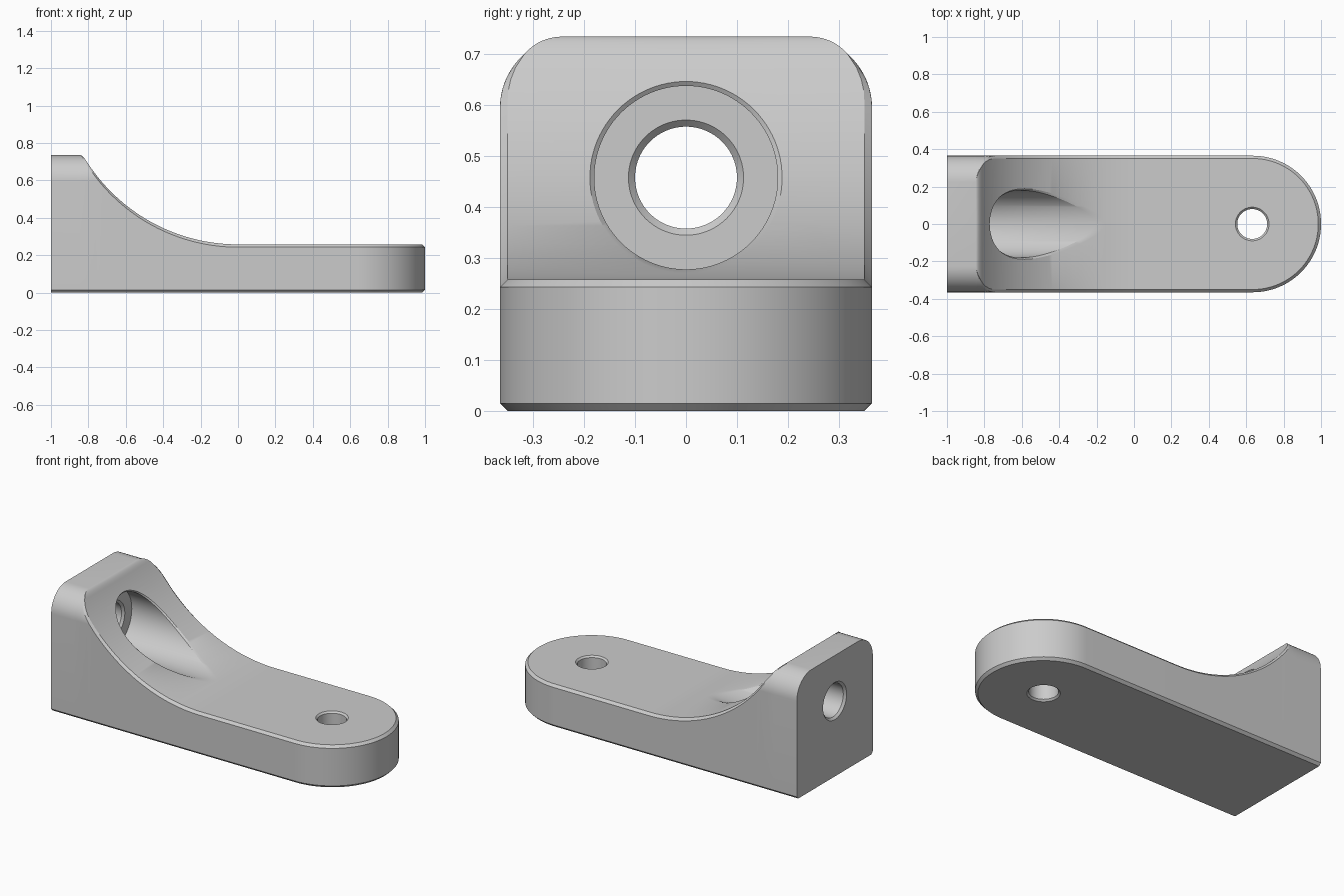
import bpy, bmesh
from math import sin, cos, asin, sqrt, pi, radians

if "Cube" in bpy.data.objects:
    bpy.data.objects.remove(bpy.data.objects["Cube"])

R = 0.365          # half width and radius of the rounded end
END_X = 1 - R      # centre of the rounded end
BASE, TALL = 0.258, 0.735
CORNER = 0.14      # rounded shoulders of the upright
CHAMFER = 0.015
SWEEP = 0.96       # radius of the concave slope
BORE_Z, FLOOR_X = 0.458, -0.84


def mesh_object(name, loops, wrap):
    """Skin a list of point loops, close both ends, merge equal points."""
    bm, known = bmesh.new(), {}

    def vert(p):
        key = tuple(round(c, 5) for c in p)
        if key not in known:
            known[key] = bm.verts.new(key)
        return known[key]

    def face(points):
        vs = list(dict.fromkeys(vert(p) for p in points))
        if len(vs) > 2 and not bm.faces.get(vs):
            bm.faces.new(vs)

    pairs = list(zip(loops, loops[1:]))
    for a, b in pairs:
        n = len(a)
        for i in range(n if wrap else n - 1):
            j = (i + 1) % n
            face([a[i], a[j], b[j], b[i]])
    if wrap:
        face(loops[0])
        face(loops[-1])
    else:
        face(loops[0] + loops[-1][::-1])
    bmesh.ops.recalc_face_normals(bm, faces=bm.faces)
    mesh = bpy.data.meshes.new(name)
    bm.to_mesh(mesh)
    bm.free()
    obj = bpy.data.objects.new(name, mesh)
    bpy.context.collection.objects.link(obj)
    return obj


def slope_height(x):
    return BASE + SWEEP - sqrt(SWEEP ** 2 - min(x, 0) ** 2)


def slope_x(z):
    return -sqrt(SWEEP ** 2 - (BASE + SWEEP - z) ** 2)


def half_section(height, chamfer):
    """Half cross-section from the bottom centre over the side to the top centre."""
    top, spring = height - chamfer, TALL - CORNER
    limit = asin(max(0, min(1, (top - spring) / CORNER)))
    pts = [(0, 0), (R - CHAMFER, 0), (R, CHAMFER)]
    for i in range(13):
        t = limit * i / 12
        pts.append((R - CORNER + CORNER * cos(t), min(top, spring + CORNER * sin(t))))
    return pts + [(pts[-1][0] - chamfer, height), (0, height)]


# Stations along the body: flat top, eased edge, concave slope, flat foot
lip, start = -0.845, -0.808
stations = [(-1, TALL, 0)]
for i in range(10):
    t = i / 10
    x = (1 - t) ** 2 * lip + 2 * t * (1 - t) * -0.829 + t * t * start
    z = (1 - t * t) * TALL + t * t * slope_height(start)
    stations.append((x, z, CHAMFER * t))
for i in range(49):
    x = start * (1 - i / 48)
    stations.append((x, slope_height(x), CHAMFER))


def place(x, height, chamfer, angle):
    return [(x + r * cos(angle), r * sin(angle), z) for r, z in half_section(height, chamfer)]


loops = [place(*s, -pi / 2) for s in stations]
loops += [place(END_X, BASE, CHAMFER, -pi / 2 + pi * i / 64) for i in range(65)]
loops += [place(*s, pi / 2) for s in reversed(stations)]
body = mesh_object("bracket_body", loops, False)


# Horizontal bore with a counterbore whose chamfered rim follows the slope
def ring(radius, x=None, offset=0):
    pts = []
    for i in range(96):
        a = 2 * pi * i / 96
        z = BORE_Z + radius * sin(a)
        pts.append((slope_x(z) + offset if x is None else x, radius * cos(a), z))
    return pts


bore_loops = [ring(0.123, -1.01), ring(0.1, -0.987), ring(0.1, FLOOR_X - 0.013),
              ring(0.113, FLOOR_X), ring(0.18, FLOOR_X), ring(0.18, None, -0.012),
              ring(0.19, None, 0.002), ring(0.19, 1.2)]
bore_cutter = mesh_object("bore_cutter", bore_loops, True)

# Vertical bolt hole, chamfered at both ends
hole_profile = [(0.1, -0.01), (0.08, 0.01), (0.08, BASE - 0.01), (0.1, BASE + 0.01)]
hole_loops = [[(END_X - 0.003 + r * cos(2 * pi * i / 64), r * sin(2 * pi * i / 64), z)
               for i in range(64)] for r, z in hole_profile]
hole_cutter = mesh_object("hole_cutter", hole_loops, True)

bpy.context.view_layer.objects.active = body
body.select_set(True)
for cutter in (bore_cutter, hole_cutter):
    cutter.hide_render = True
    mod = body.modifiers.new("cut", "BOOLEAN")
    mod.operation, mod.solver, mod.object = "DIFFERENCE", "EXACT", cutter
    bpy.ops.object.modifier_apply(modifier=mod.name)
    bpy.data.objects.remove(cutter)

# Plain grey metal
grey = bpy.data.materials.new("plain_grey")
grey.use_nodes = True
grey.diffuse_color = (0.6, 0.6, 0.6, 1)
grey.node_tree.nodes["Principled BSDF"].inputs["Base Color"].default_value = (0.6, 0.6, 0.6, 1)
body.data.materials.clear()
body.data.materials.append(grey)
bpy.ops.object.shade_smooth_by_angle(angle=radians(25))
